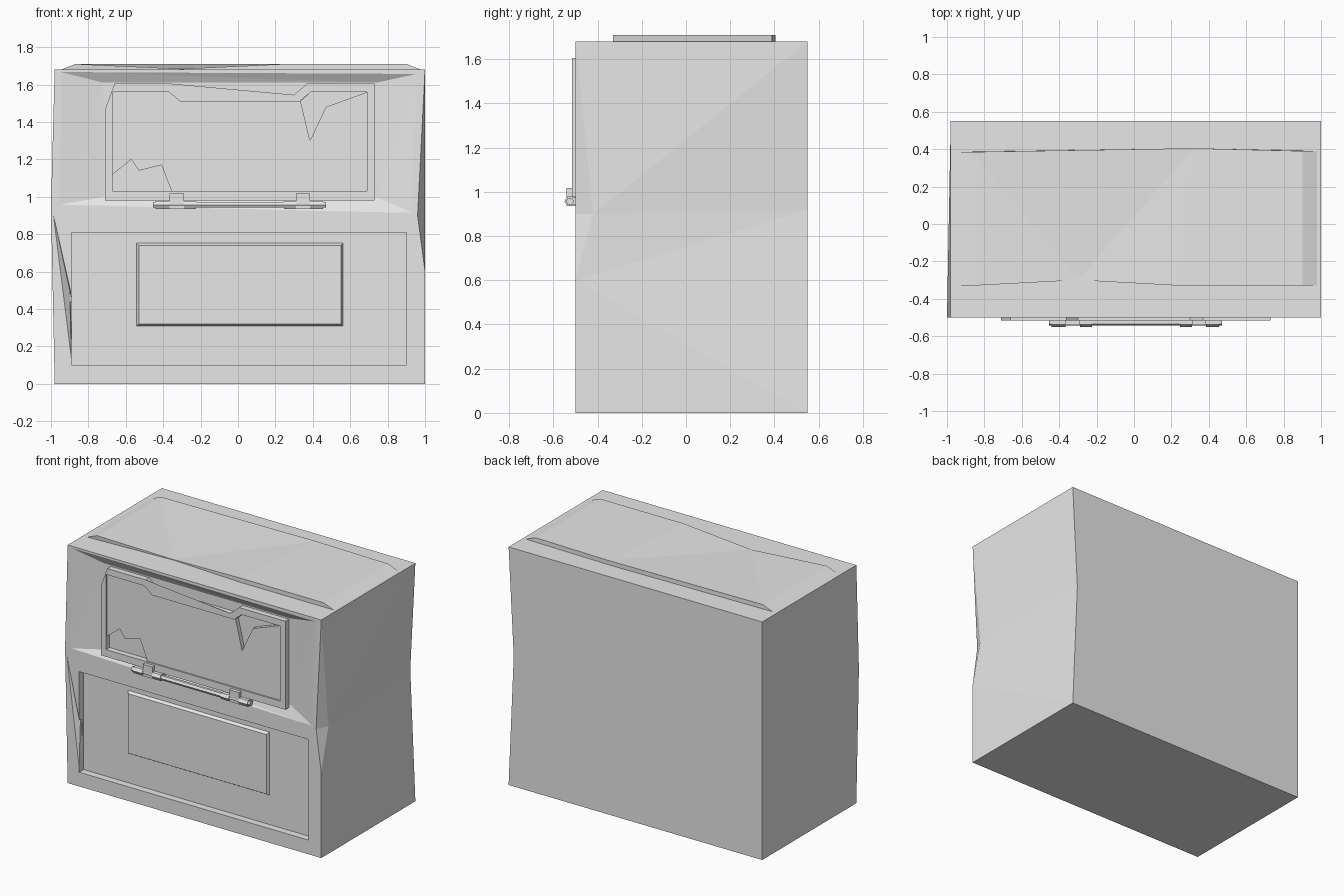
import bpy, bmesh, math
from mathutils import Vector

cube = bpy.data.objects.get("Cube")
if cube:
    bpy.data.objects.remove(cube)

grey = bpy.data.materials.new("plain grey")
grey.use_nodes = True
grey.diffuse_color = (0.8, 0.8, 0.8, 1)
grey.node_tree.nodes["Principled BSDF"].inputs["Base Color"].default_value = (0.8, 0.8, 0.8, 1)


def make(name, verts, faces):
    bm = bmesh.new()
    vs = [bm.verts.new(v) for v in verts]
    for f in faces:
        bm.faces.new([vs[i] for i in f])
    bmesh.ops.triangulate(bm, faces=[f for f in bm.faces if len(f.verts) > 3])
    bmesh.ops.recalc_face_normals(bm, faces=bm.faces)
    mesh = bpy.data.meshes.new(name)
    bm.to_mesh(mesh)
    bm.free()
    mesh.materials.append(grey)
    ob = bpy.data.objects.new(name, mesh)
    bpy.context.collection.objects.link(ob)
    return ob


def loft(name, ring_a, ring_b):
    """Closed solid between two rings of equal length."""
    n = len(ring_a)
    sides = [(i, (i + 1) % n, n + (i + 1) % n, n + i) for i in range(n)]
    return make(name, ring_a + ring_b, sides + [tuple(range(n)), tuple(range(n, 2 * n))])


def at_y(points, y):
    return [(x, y, z) for x, z in points]


def prism(name, points, y0, y1):
    return loft(name, at_y(points, y0), at_y(points, y1))


def rect(x0, x1, z0, z1):
    return [(x0, z0), (x1, z0), (x1, z1), (x0, z1)]


def cut(target, cutter):
    cutter.hide_render = True
    mod = target.modifiers.new("cut", 'BOOLEAN')
    mod.operation = 'DIFFERENCE'
    mod.solver = 'EXACT'
    mod.object = cutter
    bpy.context.view_layer.objects.active = target
    bpy.ops.object.modifier_apply(modifier=mod.name)
    bpy.data.objects.remove(cutter)


# Dented casing: base corners, waist corners, top corners, front crease
L, R, F, B = -0.98, 1.0, -0.5, 0.55
corners = [(L, F), (R, F), (R, B), (L, B)]
waist = [(-1, F, 0.95), (0.96, F, 0.9), (R, -0.42, 0.9), (0.96, B, 0.92), (L, B, 0.93)]
verts = [(x, y, 0) for x, y in corners] + waist + [(x, y, 1.68) for x, y in corners] + [(R, F, 0.6)]
casing = make("casing", verts, [
    (0, 3, 2, 1), (0, 1, 13, 5, 4), (4, 5, 10, 9), (13, 6, 5), (5, 6, 10),
    (1, 2, 7, 6, 13), (6, 7, 11, 10), (2, 3, 8, 7), (7, 8, 12, 11),
    (3, 0, 4, 8), (8, 4, 9, 12), (9, 10, 11, 12)])

# Sunken surround behind the door
outer = [(-0.97, 0.955), (0.94, 0.91), (0.97, 1.66), (-0.96, 1.67)]
cut(casing, loft("surround_cutter", at_y(outer, -0.502), at_y(rect(-0.72, 0.74, 1.0, 1.61), -0.47)))

# Lower recess and the buckled crease on its left
cut(casing, prism("recess_cutter", rect(-0.89, 0.9, 0.1, 0.81), -0.6, -0.45))
cut(casing, loft("crease_cutter",
                 [(-0.995, -0.503, 0.94), (-0.89, -0.503, 0.1), (-0.86, -0.503, 0.34)],
                 [(-0.9, -0.47, 0.5), (-0.88, -0.452, 0.11), (-0.86, -0.452, 0.33)]))

# Hollow inside and torn opening
cut(casing, prism("hollow_cutter", rect(-0.9, 0.9, 0.2, 1.6), -0.38, 0.45))
torn = [(-0.66, 1.02), (-0.71, 1.2), (-0.765, 1.36), (-0.715, 1.385), (-0.69, 1.5), (-0.71, 1.605),
        (-0.4, 1.59), (-0.3, 1.53), (0.3, 1.53), (0.4, 1.59), (0.7, 1.58), (0.7, 1.02)]
cut(casing, prism("opening_cutter", torn, -0.6, -0.3))

# Raised lower panel with bevelled rim
loft("lower_panel", at_y(rect(-0.545, 0.565, 0.305, 0.755), -0.445),
     at_y(rect(-0.53, 0.55, 0.32, 0.74), -0.47))

# Roof slab with a dipped front edge and sloping ends
roof = [(-0.87, -0.33), (-0.3, -0.3), (0.25, -0.33), (0.9, -0.33), (0.9, 0.39), (0.32, 0.405), (-0.87, 0.385)]
low = [(x * 1.1 if abs(x) > 0.5 else x, y, 1.675) for x, y in roof]
high = [(x, y, 1.684 if i == 1 else 1.71) for i, (x, y) in enumerate(roof)]
loft("roof_slab", low, high)

# Door with shallow inner field and broken-out pieces
door = prism("door", [(-0.71, 0.98), (0.73, 0.98), (0.73, 1.605), (0.37, 1.605), (0.3, 1.545),
                      (-0.3, 1.545), (-0.36, 1.605), (-0.66, 1.605), (-0.71, 1.47)], -0.515, -0.475)
field = [(-0.67, 1.03), (0.69, 1.03), (0.69, 1.56), (0.39, 1.56), (0.33, 1.51),
         (-0.31, 1.51), (-0.37, 1.56), (-0.67, 1.56)]
cut(door, prism("field_cutter", field, -0.6, -0.505))
for hole in ([(-0.67, 1.03), (-0.67, 1.12), (-0.57, 1.2), (-0.53, 1.14), (-0.41, 1.17), (-0.355, 1.03)],
             [(0.39, 1.56), (0.69, 1.56), (0.47, 1.48), (0.385, 1.3), (0.335, 1.51)]):
    cut(door, prism("hole_cutter", hole, -0.6, -0.4))


# Hinge: six-sided rod and collars, with door straps
def hex_bar(name, x0, x1, radius):
    ring = [(radius * math.cos(math.pi * k / 3), radius * math.sin(math.pi * k / 3)) for k in range(6)]
    loft(name, *[[(x, -0.525 + y, 0.957 + z) for y, z in ring] for x in (x0, x1)])


hex_bar("hinge_rod", -0.455, 0.47, 0.018)
for x0, x1 in ((-0.44, -0.365), (-0.29, -0.225), (0.245, 0.31), (0.385, 0.455)):
    hex_bar("hinge_collar", x0, x1, 0.025)
    prism("hinge_foot", rect(x0, x1, 0.94, 0.974), -0.52, -0.47)
for x0, x1 in ((-0.365, -0.29), (0.31, 0.385)):
    prism("hinge_strap", rect(x0, x1, 0.935, 1.018), -0.54, -0.5)
